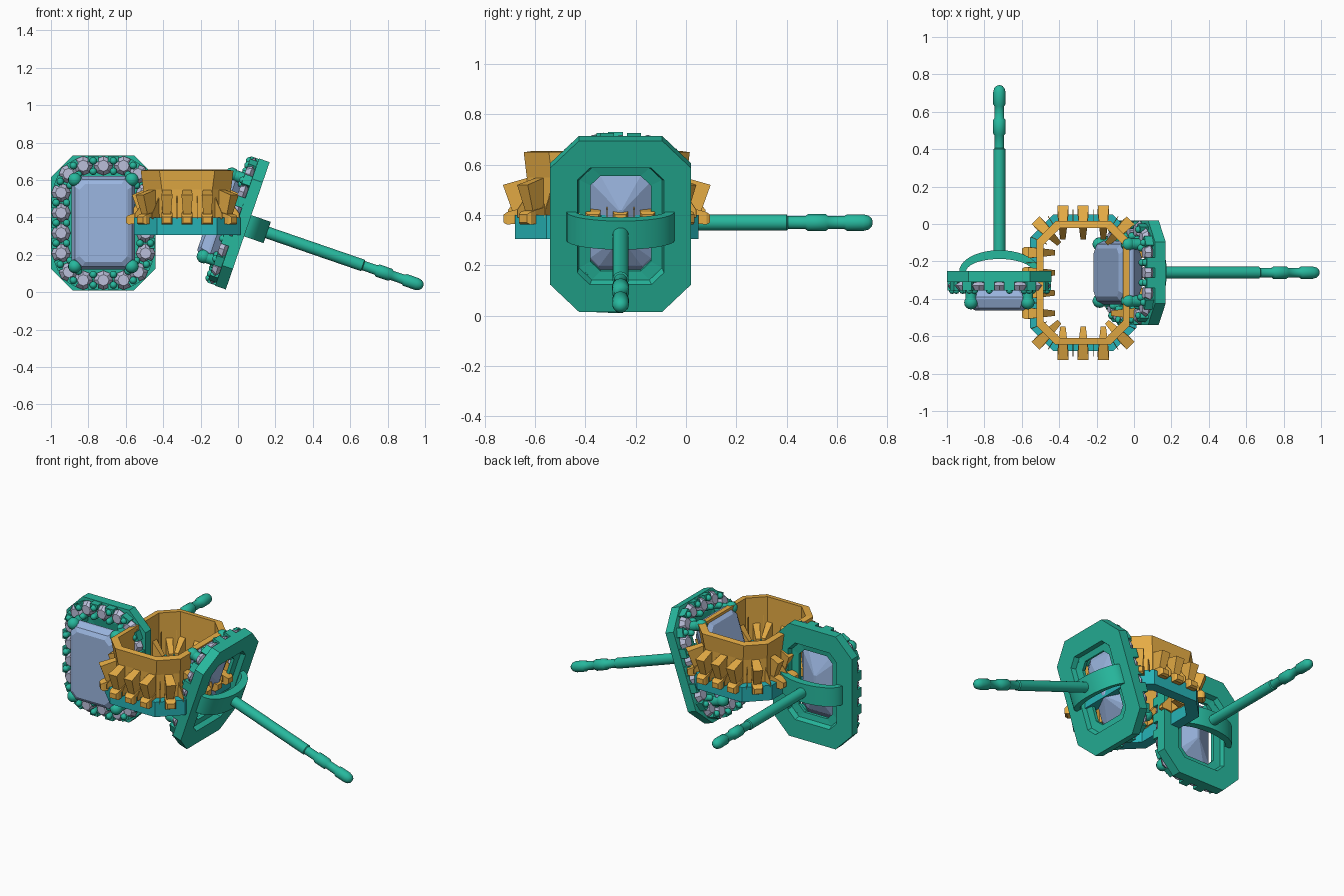
import bpy, bmesh, math
from mathutils import Matrix, Vector

if "Cube" in bpy.data.objects:
    bpy.data.objects.remove(bpy.data.objects["Cube"])


def material(name, color):
    m = bpy.data.materials.new(name)
    m.diffuse_color = (*color, 1)
    m.use_nodes = True
    m.node_tree.nodes["Principled BSDF"].inputs["Base Color"].default_value = m.diffuse_color
    return m


GREEN = material("green_metal", (0.02, 0.48, 0.34))
TEAL = material("teal_metal", (0.02, 0.45, 0.47))
GOLD = material("gold_metal", (0.8, 0.42, 0.06))
BLUE = material("blue_gem", (0.33, 0.47, 0.75))
LILAC = material("pale_gem", (0.5, 0.52, 0.7))


def finish(name, bm, mat, M, smooth=False):
    bmesh.ops.recalc_face_normals(bm, faces=bm.faces[:])
    me = bpy.data.meshes.new(name)
    bm.to_mesh(me)
    bm.free()
    me.transform(M)
    me.materials.append(mat)
    ob = bpy.data.objects.new(name, me)
    bpy.context.collection.objects.link(ob)
    if smooth:
        bpy.ops.object.select_all(action='DESELECT')
        ob.select_set(True)
        bpy.context.view_layer.objects.active = ob
        bpy.ops.object.shade_smooth_by_angle(angle=math.radians(40))
    return ob


def loft(bm, rings, loop=False):
    """Skin a list of point rings; cap the ends or join them into a loop."""
    vs = [[bm.verts.new(p) for p in r] for r in rings]
    n = len(vs[0])
    for a, b in zip(vs, vs[1:] + ([vs[0]] if loop else [])):
        for i in range(n):
            j = (i + 1) % n
            bm.faces.new((a[i], a[j], b[j], b[i]))
    if not loop:
        bm.faces.new(vs[0])
        bm.faces.new(vs[-1])


def octagon(hx, hy, c, z):
    q = [(hx, hy - c), (hx - c, hy)]
    q += [(-x, y) for x, y in reversed(q)]
    q += [(-x, -y) for x, y in q]
    return [(x, y, z) for x, y in q]


def circle(r, z, n=20):
    return [(r * math.cos(2 * math.pi * i / n), r * math.sin(2 * math.pi * i / n), z) for i in range(n)]


def spots(hx, hy, cx, cy, s):
    """18 places round an octagon: 3 on short sides, 4 on long sides, 1 per corner."""
    p = [(hx, -1.5 * s), (hx, -.5 * s), (hx, .5 * s), (hx, 1.5 * s), (cx, cy), (s, hy), (0, hy), (-s, hy), (-cx, cy)]
    return [Vector((x, y, 0)) for x, y in p + [(-x, -y) for x, y in p]]


def earring(tag, M):
    # Local frame: z along the post, front of the jewel towards -z
    bm = bmesh.new()
    loft(bm, [octagon(.28, .36, .115, 0), octagon(.28, .36, .115, -.06), octagon(.17, .25, .06, -.065),
              octagon(.12, .20, .04, -.055), octagon(.12, .20, .04, -.035),
              octagon(.165, .235, .05, -.03), octagon(.172, .245, .05, 0)], loop=True)
    finish(tag + "_halo_frame", bm, GREEN, M)

    # Centre stone: step-cut crown, girdle and keeled pavilion
    bm = bmesh.new()
    loft(bm, [octagon(.128, .208, .03, -.213), octagon(.152, .232, .04, -.198), octagon(.17, .25, .045, -.155),
              octagon(.17, .25, .045, -.14), octagon(.12, .195, .035, -.08), octagon(.008, .06, .004, -.025)])
    finish(tag + "_centre_stone", bm, BLUE, M)

    # Claws at the corners of the centre stone
    bm = bmesh.new()
    for sx in (-1, 1):
        for sy in (-1, 1):
            T = Matrix.Translation((sx * .152, sy * .232, 0))
            bmesh.ops.create_cone(bm, segments=14, radius1=.03, radius2=.03, depth=.14, cap_ends=True,
                                  matrix=T @ Matrix.Translation((0, 0, -.1)))
            bmesh.ops.create_uvsphere(bm, u_segments=14, v_segments=8, radius=.037,
                                      matrix=T @ Matrix.Translation((0, 0, -.17)))
    finish(tag + "_claws", bm, GREEN, M, True)

    # Small halo stones, with rim blocks and beads in the gaps between them
    pts = spots(.226, .306, .186, .262, .108)
    gems, blocks, beads = bmesh.new(), bmesh.new(), bmesh.new()
    for p, q in zip(pts, pts[1:] + pts[:1]):
        for r1, r2, z in ((.03, .052, -.092), (.052, .015, -.065)):
            bmesh.ops.create_cone(gems, segments=8, radius1=r1, radius2=r2, depth=.028, cap_ends=True,
                                  matrix=Matrix.Translation((p.x, p.y, z)))
        mid, t = (p + q) / 2, (q - p).normalized()
        out = Vector((t.y, -t.x, 0))
        R = Matrix.Rotation(math.atan2(out.y, out.x), 4, 'Z')
        bmesh.ops.create_cube(blocks, size=1, matrix=Matrix.Translation(mid + out * .036 + Vector((0, 0, -.08)))
                              @ R @ Matrix.Diagonal((.03, .056, .05, 1)))
        for d in (.026, -.03):
            c = mid + out * d
            bmesh.ops.create_cone(beads, segments=10, radius1=.019, radius2=.019, depth=.05, cap_ends=True,
                                  matrix=Matrix.Translation((c.x, c.y, -.08)))
            bmesh.ops.create_uvsphere(beads, u_segments=10, v_segments=6, radius=.02,
                                      matrix=Matrix.Translation((c.x, c.y, -.104)))
    finish(tag + "_halo_stones", gems, LILAC, M)
    finish(tag + "_rim_blocks", blocks, GREEN, M)
    finish(tag + "_beads", beads, GREEN, M, True)

    # Arched bridge across the back
    bm = bmesh.new()
    rings = []
    for i in range(21):
        a = math.pi * i / 20
        c, s = math.cos(a), math.sin(a)
        o, n = (.215 * c, .115 * s - .005), (.178 * c, .068 * s - .005)
        rings.append([(o[0], -.06, o[1]), (o[0], .06, o[1]), (n[0], .06, n[1]), (n[0], -.06, n[1])])
    loft(bm, rings)
    finish(tag + "_back_bridge", bm, GREEN, M, True)

    # Post with two notches and a rounded tip
    bm = bmesh.new()
    prof = [(.032, .08), (.032, .65), (.026, .655), (.026, .725), (.034, .735), (.034, .805), (.026, .815),
            (.026, .88), (.033, .89), (.033, .955), (.028, .975), (.017, .988), (.005, .992)]
    loft(bm, [circle(r, z) for r, z in prof])
    finish(tag + "_post", bm, GREEN, M, True)


# Local x, y, z -> world -x, z, y
face = Matrix(((-1, 0, 0, 0), (0, 0, 1, 0), (0, 1, 0, 0), (0, 0, 0, 1)))
earring("left", Matrix.Translation((-.72, -.25, .37)) @ face)
earring("right", Matrix.Translation((.052, -.26, .355)) @ Matrix.Rotation(math.radians(19), 4, 'Y')
        @ Matrix.Rotation(math.radians(-90), 4, 'Z') @ face)

# Separate basket: teal base ring and gold wall
B = Matrix.Translation((-.272, -.315, 0))
bm = bmesh.new()
loft(bm, [octagon(.285, .365, .125, .305), octagon(.285, .365, .125, .40),
          octagon(.22, .30, .10, .40), octagon(.22, .30, .10, .305)], loop=True)
finish("basket_base", bm, TEAL, B)
bm = bmesh.new()
loft(bm, [octagon(.232, .315, .10, .385), octagon(.235, .318, .10, .55), octagon(.248, .33, .10, .65),
          octagon(.212, .294, .09, .655), octagon(.212, .294, .09, .385)], loop=True)
finish("basket_wall", bm, GOLD, B)


def wedge(bm, o, n, sections):
    """Skin (radius, half width, low z, high z) sections pointing along n."""
    t = Vector((-n.y, n.x, 0))
    loft(bm, [[tuple(o + n * r + t * w * s + Vector((0, 0, z)))
               for s, z in ((-1, lo), (1, lo), (1, hi), (-1, hi))] for r, w, lo, hi in sections])


# Flared fins with feet and inward teeth, thin blades in between
fins, feet, blades = bmesh.new(), bmesh.new(), bmesh.new()
pts = spots(.235, .318, .187, .268, .108)
for p, q in zip(pts, pts[1:] + pts[:1]):
    dx, dy = abs(abs(p.x) - .235) < .001, abs(abs(p.y) - .318) < .001
    n = Vector((0 if dy else math.copysign(1, p.x), 0 if dx else math.copysign(1, p.y), 0)).normalized()
    L = .06 if dx else .095
    t = Vector((-n.y, n.x, 0))
    # fin: narrow foot rising to a wide outer top
    loft(fins, [[tuple(p + n * r + t * w * s + Vector((0, 0, z))) for r, w, s in
                 ((-.01, wi, -1), (-.01, wi, 1), (ro, wo, 1), (ro, wo, -1))]
                for z, ro, wi, wo in ((.395, L - .045, .018, .02),)] +
               [[tuple(p + n * r + t * w * s + Vector((0, 0, z))) for r, w, s, z in
                 ((-.01, .022, -1, .55), (-.01, .022, 1, .55), (L, .03, 1, .52), (L, .03, -1, .52))]])
    wedge(feet, p, n, [(-.085, .014, .395, .415), (-.02, .022, .385, .50), (0, .024, .37, .43),
                       (.05, .03, .365, .42), (.078, .03, .362, .412), (.092, .022, .37, .402)])
    m, u = (p + q) / 2, (q - p).normalized()
    wedge(blades, m, Vector((u.y, -u.x, 0)), [(-.02, .002, .39, .54), (.075, .002, .39, .42)])
finish("basket_fins", fins, GOLD, B)
finish("basket_feet", feet, GOLD, B)
finish("basket_blades", blades, GOLD, B)
